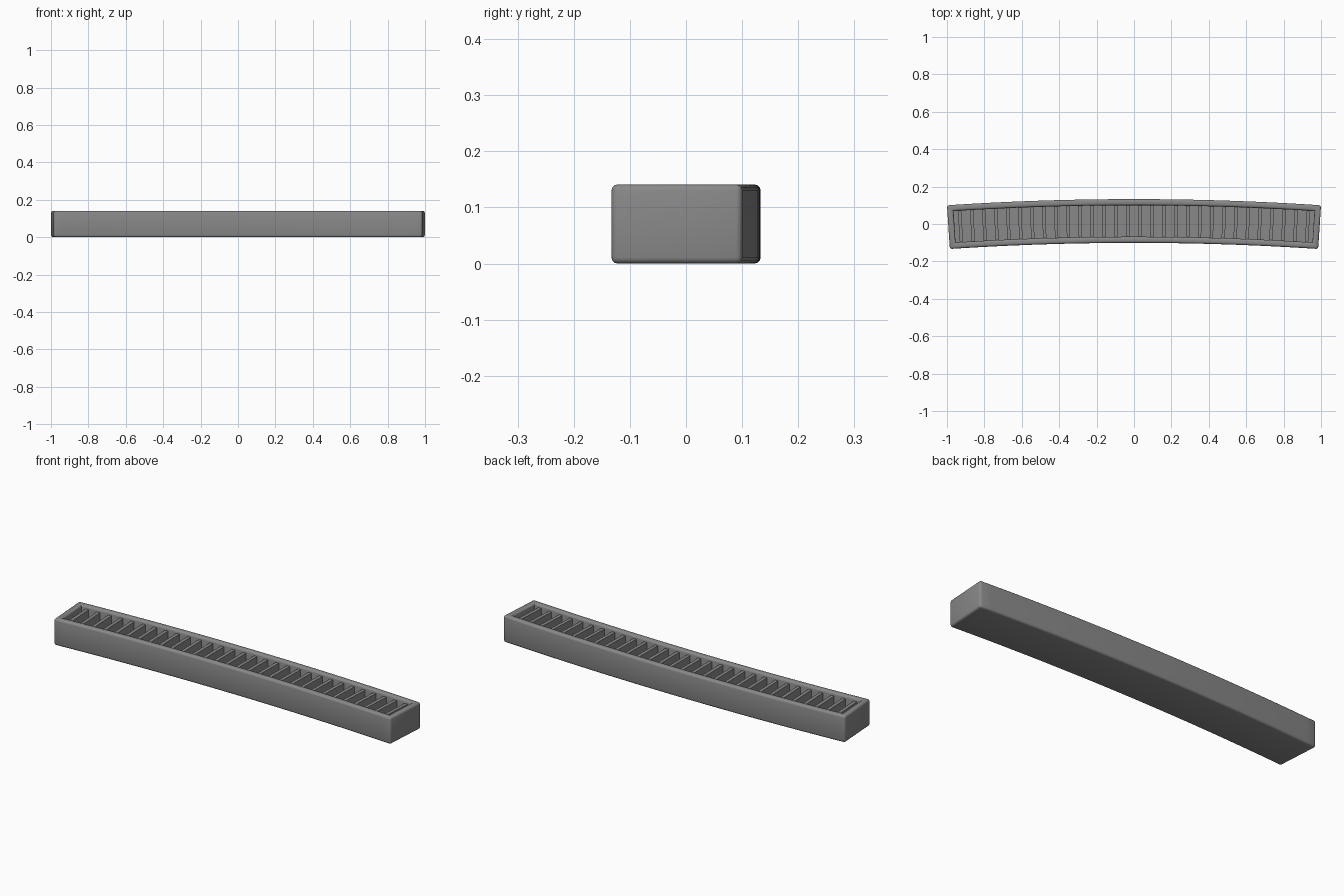
import bpy, bmesh, math
from mathutils import Vector

if "Cube" in bpy.data.objects:
    bpy.data.objects.remove(bpy.data.objects["Cube"])

THETA = 0.066                      # half angle of the arc
WIDTH, HEIGHT = 0.234, 0.141
WALL, FLOOR_Z = 0.033, 0.03
R_OUT = 1.0 / math.sin(THETA)
R_MID = R_OUT - WIDTH / 2
Y_TOP = 0.133
SLATS = 30

grey = bpy.data.materials.new("mid grey")
grey.diffuse_color = (0.25, 0.25, 0.25, 1)
grey.use_nodes = True
grey.node_tree.nodes["Principled BSDF"].inputs["Base Color"].default_value = grey.diffuse_color


def bend(bm):
    # wrap straight geometry (x in -1..1) around the arc
    for v in bm.verts:
        a, r = v.co.x * THETA, R_MID + v.co.y
        v.co.x = r * math.sin(a)
        v.co.y = r * math.cos(a) - R_OUT + Y_TOP


def finish(bm, name):
    bend(bm)
    bmesh.ops.recalc_face_normals(bm, faces=bm.faces)
    me = bpy.data.meshes.new(name)
    bm.to_mesh(me)
    bm.free()
    ob = bpy.data.objects.new(name, me)
    me.materials.append(grey)
    bpy.context.collection.objects.link(ob)
    bpy.ops.object.select_all(action='DESELECT')
    ob.select_set(True)
    bpy.context.view_layer.objects.active = ob
    bpy.ops.object.shade_smooth_by_angle(angle=math.radians(35))
    return ob


def add_box(bm, size, centre):
    vs = bmesh.ops.create_cube(bm, size=1)["verts"]
    bmesh.ops.scale(bm, vec=Vector(size), verts=vs)
    bmesh.ops.translate(bm, vec=Vector(centre), verts=vs)
    return vs


# Tray: box with a recessed top and rounded edges
bm = bmesh.new()
add_box(bm, (2, WIDTH, HEIGHT), (0, 0, HEIGHT / 2))
bm.normal_update()
top = max(bm.faces, key=lambda f: f.calc_center_median().z)
bmesh.ops.inset_region(bm, faces=[top], thickness=WALL, use_even_offset=True)
new = bmesh.ops.extrude_discrete_faces(bm, faces=[top])["faces"][0]
for v in new.verts:
    v.co.z = FLOOR_Z
floor_edges = set(new.edges)
inner = [e for e in bm.edges
         if e not in floor_edges
         and len(e.link_faces) == 2
         and e.calc_face_angle(0) > 0.5
         and not any(v in new.verts for v in e.verts)]
bmesh.ops.bevel(bm, geom=inner, offset=0.011, segments=3, profile=0.5,
                affect='EDGES')
for i in range(1, 32):
    x = -1 + i / 16
    bmesh.ops.bisect_plane(bm, geom=bm.verts[:] + bm.edges[:] + bm.faces[:],
                           plane_co=(x, 0, 0), plane_no=(1, 0, 0))
finish(bm, "curved_tray")

# Slats: upright cross bars spaced along the recess
bm = bmesh.new()
span = 2 - 2 * WALL
for i in range(SLATS):
    x = -span / 2 + span * (i + 0.5) / SLATS
    add_box(bm, (0.018, WIDTH - 2 * WALL + 0.01, 0.1), (x, 0, 0.075))
finish(bm, "cross_slats")
